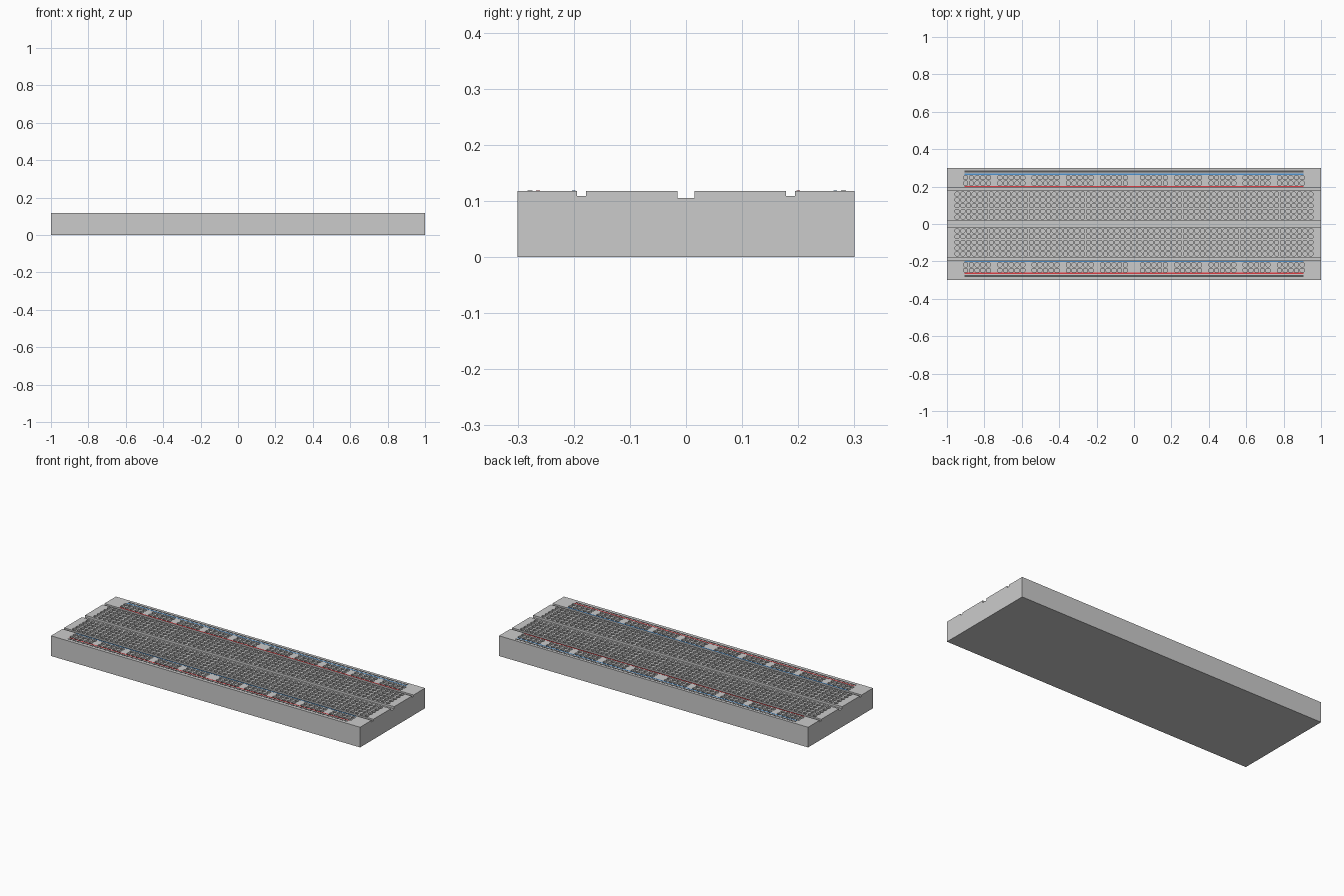
import bpy, bmesh

if "Cube" in bpy.data.objects:
    bpy.data.objects.remove(bpy.data.objects["Cube"])

TOP, PITCH = 0.118, 0.0305


def make_object(name, bm, color=None):
    bmesh.ops.recalc_face_normals(bm, faces=bm.faces[:])
    mesh = bpy.data.meshes.new(name)
    bm.to_mesh(mesh)
    bm.free()
    obj = bpy.data.objects.new(name, mesh)
    bpy.context.collection.objects.link(obj)
    if color:
        mat = bpy.data.materials.new(name + "_paint")
        mat.diffuse_color = (*color, 1)
        mat.use_nodes = True
        mat.node_tree.nodes["Principled BSDF"].inputs["Base Color"].default_value = mat.diffuse_color
        mesh.materials.append(mat)
    return obj


def prism(bm, bottom, offset):
    """Closed prism from a 3D outline and an extrusion vector."""
    a = [bm.verts.new(p) for p in bottom]
    b = [bm.verts.new([p[i] + offset[i] for i in range(3)]) for p in bottom]
    bm.faces.new(a[::-1])
    bm.faces.new(b)
    n = len(a)
    for i in range(n):
        j = (i + 1) % n
        bm.faces.new((a[i], a[j], b[j], b[i]))


# Body: half profile with the channels, mirrored and extruded along x
half = [(0.015, 0.105), (0.015, TOP), (0.178, TOP), (0.178, 0.109),
        (0.194, 0.109), (0.194, TOP), (0.3, TOP), (0.3, 0)]
profile = half + [(-y, z) for y, z in reversed(half)]
bm = bmesh.new()
prism(bm, [(-1, y, z) for y, z in profile], (2, 0, 0))
body = make_object("board_body", bm)

# Contact hole positions: two terminal fields and two power rails
holes = []
for side in (-1, 1):
    for col in range(63):
        for row in range(5):
            holes.append(((col - 31) * PITCH, side * (0.037 + row * 0.0307)))
    for group in range(10):
        start = -0.9 + group * 6 * PITCH + (PITCH if group > 4 else 0)
        for col in range(5):
            for y in (0.218, 0.248):
                holes.append((start + col * PITCH, side * y))

# Cut the rounded square holes
R, C = 0.011, 0.006
ring = [(R, -C), (R, C), (C, R), (-C, R), (-R, C), (-R, -C), (-C, -R), (C, -R)]
bm = bmesh.new()
for x, y in holes:
    prism(bm, [(x + u, y + v, TOP - 0.02) for u, v in ring], (0, 0, 0.04))
cutter = make_object("hole_cutter", bm)
cutter.hide_render = True
mod = body.modifiers.new("holes", "BOOLEAN")
mod.operation = "DIFFERENCE"
mod.solver = "EXACT"
mod.object = cutter
graph = bpy.context.evaluated_depsgraph_get()
body_mesh = bpy.data.meshes.new_from_object(body.evaluated_get(graph))
body.modifiers.clear()
body.data = body_mesh
bpy.data.objects.remove(cutter)


# Printed stripes along the rails
def stripe(name, y, width, color):
    bm = bmesh.new()
    h = width / 2
    prism(bm, [(-0.905, y - h, TOP - 0.001), (0.905, y - h, TOP - 0.001),
               (0.905, y + h, TOP - 0.001), (-0.905, y + h, TOP - 0.001)], (0, 0, 0.0016))
    make_object(name, bm, color)


RED, BLUE, DARK = (0.75, 0.05, 0.06), (0.08, 0.3, 0.65), (0.1, 0.1, 0.1)
stripe("front_red_stripe", -0.264, 0.007, RED)
stripe("front_blue_stripe", -0.2, 0.007, BLUE)
stripe("back_red_stripe", 0.2, 0.007, RED)
stripe("back_blue_stripe", 0.266, 0.007, BLUE)
stripe("front_edge_line", -0.278, 0.009, DARK)
stripe("back_edge_line", 0.281, 0.009, DARK)
